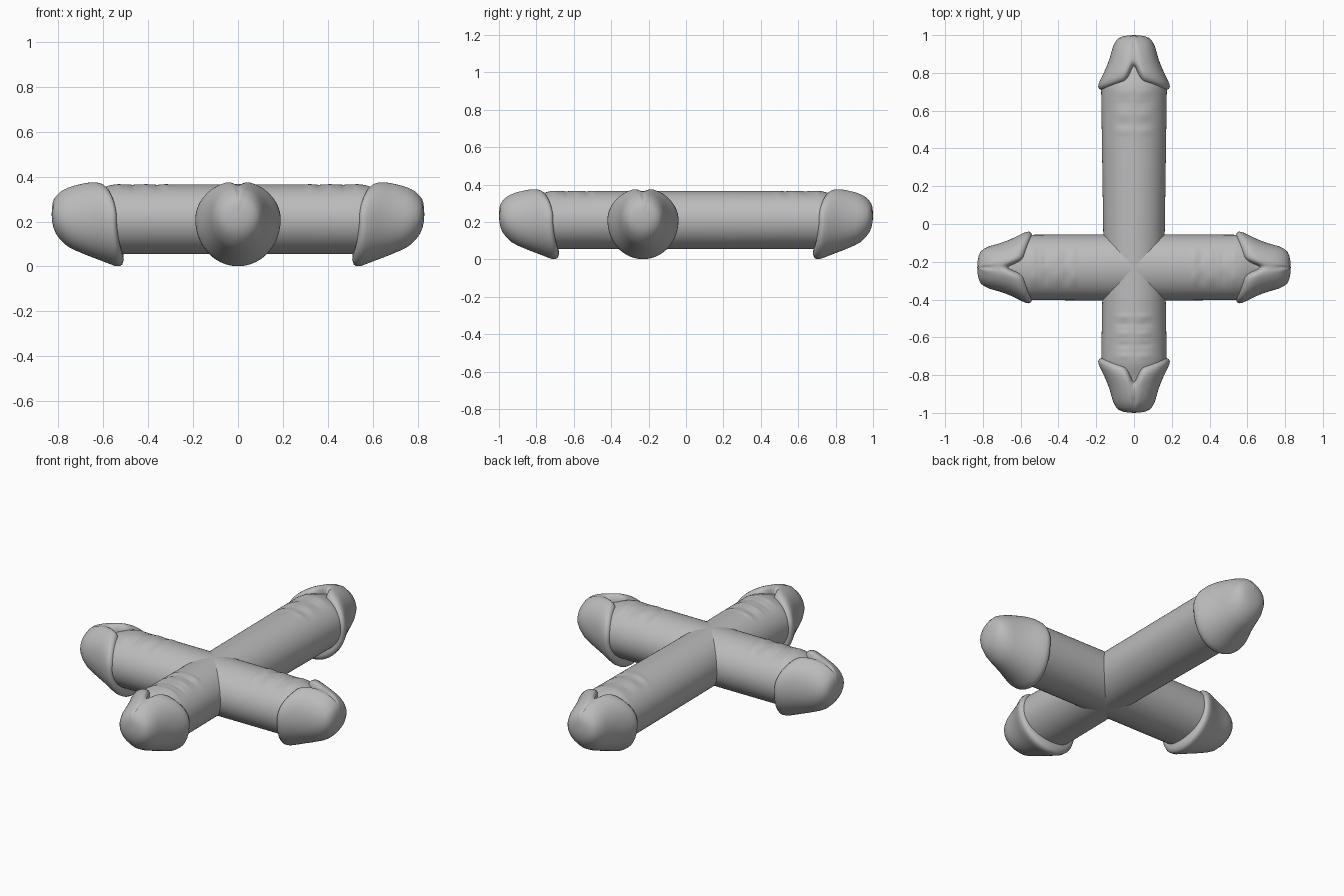
import bpy, bmesh, math

if "Cube" in bpy.data.objects:
    bpy.data.objects.remove(bpy.data.objects["Cube"])

CZ = 0.21          # axis height
CY = -0.23         # crossing point
N = 96

grey = bpy.data.materials.new("plain grey")
grey.diffuse_color = (0.5, 0.5, 0.5, 1)
grey.use_nodes = True
grey.node_tree.nodes["Principled BSDF"].inputs["Base Color"].default_value = grey.diffuse_color

# cap profile: t, top radius, side radius, lower radius
CAP = [(0, 0, 0, 0), (.008, .03, .035, .03), (.025, .055, .06, .055), (.06, .076, .083, .08),
       (.12, .097, .098, .102), (.22, .122, .112, .127), (.32, .137, .120, .141),
       (.42, .148, .128, .152), (.52, .157, .138, .164), (.62, .163, .149, .175),
       (.72, .169, .163, .187), (.82, .172, .177, .199), (.90, .170, .187, .208),
       (.96, .163, .190, .209), (1.0, .152, .184, .201), (1.02, .140, .170, .180),
       (1.01, .120, .148, .145)]


def bump(x, c, w):
    return math.exp(-((x - c) / w) ** 2)


def blend(a, top, side, low):
    c = math.cos(a)
    return side * math.sin(a) ** 2 + (top if c > 0 else low) * c * c


def loft(name, rings, angle):
    """Skin closed rings of points (arm along +y), then turn into place."""
    bm = bmesh.new()
    vr = [[bm.verts.new(p) for p in ring] for ring in rings]
    for r0, r1 in zip(vr, vr[1:]):
        for i in range(N):
            j = (i + 1) % N
            bm.faces.new((r0[i], r0[j], r1[j], r1[i]))
    bmesh.ops.remove_doubles(bm, verts=bm.verts, dist=1e-5)
    bmesh.ops.recalc_face_normals(bm, faces=bm.faces)
    me = bpy.data.meshes.new(name)
    bm.to_mesh(me)
    bm.free()
    me.materials.append(grey)
    ob = bpy.data.objects.new(name, me)
    bpy.context.collection.objects.link(ob)
    ob.location = (0, CY, CZ)
    ob.rotation_euler = (0, 0, angle)
    for p in me.polygons:
        p.use_smooth = True
    return ob


def ang(i):
    a = 2 * math.pi * i / N
    return a if a <= math.pi else a - 2 * math.pi


def make_cap(name, length, angle):
    rings = []
    for t, top, side, low in CAP:
        ring = []
        for i in range(N):
            a = ang(i)
            # slanted rim, pulled forward at the top centre
            depth = blend(a, .235, .285, .315) - .075 * bump(a, 0, .2)
            r = blend(a, top, side, low)
            r *= 1 - (.04 + .09 * t) * bump(a, 0, .17) * min(1, t * 8)
            r -= .014 * bump(a, 0, .05) * bump(t, .3, .2)
            ring.append((r * math.sin(a), length - t * depth, r * math.cos(a) + .02 * (1 - t) ** 4))
        rings.append(ring)
    loft(name, rings, angle)


def make_shaft(name, length, angle, w0, w1):
    rings = []
    end = length - .13
    steps = 70
    for k in range(steps + 1):
        s = end * k / steps
        d = length - s
        # narrowing under the cap
        q = min(1, max(0, (.29 - d) / .16))
        f = 1 - .27 * q * q * (3 - 2 * q)
        w = w0 + (w1 - w0) * s / length
        ring = []
        for i in range(N):
            a = ang(i)
            # gentle creases on the upper side
            crease = sum(h * bump(d, c, .013) * (bump(a, .32, .25) + bump(a, -.32, .25))
                         for c, h in ((.30, .004), (.36, -.004), (.42, .004), (.47, -.004), (.51, .004)))
            x = w * f * math.sin(a)
            z = .155 * f * math.cos(a)
            g = 1 + crease / .155
            ring.append((x * g, s, z * g))
        rings.append(ring)
    loft(name, rings, angle)


# four arms: name, length, turn, start and end half width
for name, length, angle, w0, w1 in (("back", 1.23, 0, .16, .178),
                                    ("left", .83, math.pi / 2, .175, .172),
                                    ("front", .77, math.pi, .165, .178),
                                    ("right", .83, -math.pi / 2, .175, .172)):
    make_shaft(name + "_arm", length, angle, w0, w1)
    make_cap(name + "_arm_cap", length, angle)
